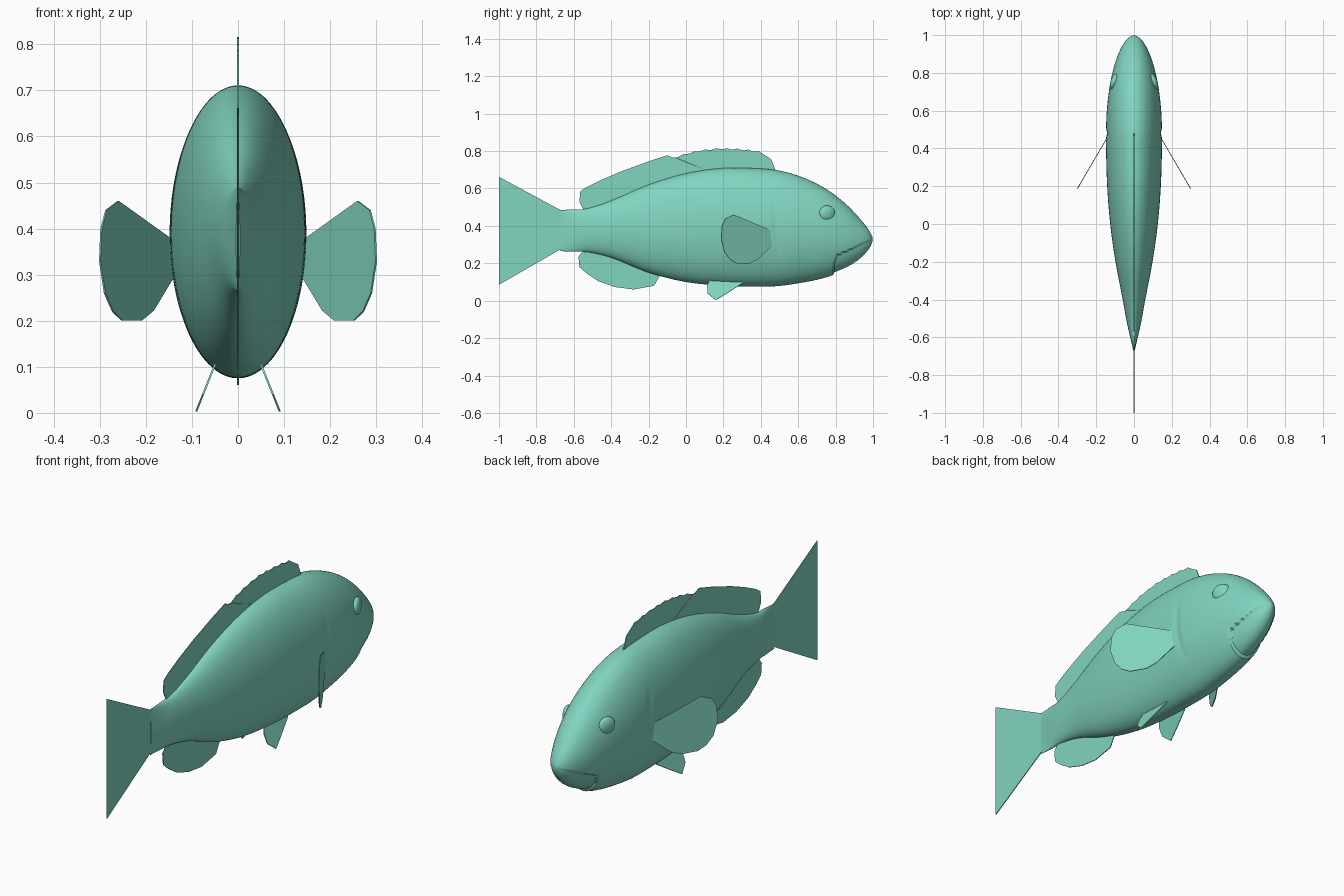
import bpy, bmesh, math
from mathutils import Vector

cube = bpy.data.objects.get("Cube")
if cube:
    bpy.data.objects.remove(cube, do_unlink=True)

# Single sea green colour
sea_green = bpy.data.materials.new("sea_green")
sea_green.use_nodes = True
colour = (0.22, 0.66, 0.53, 1)
sea_green.diffuse_color = colour
sea_green.node_tree.nodes["Principled BSDF"].inputs["Base Color"].default_value = colour


def finish(name, bm, smooth=None):
    bmesh.ops.recalc_face_normals(bm, faces=bm.faces)
    mesh = bpy.data.meshes.new(name)
    bm.to_mesh(mesh)
    bm.free()
    mesh.materials.append(sea_green)
    obj = bpy.data.objects.new(name, mesh)
    bpy.context.collection.objects.link(obj)
    if smooth:
        bpy.ops.object.select_all(action='DESELECT')
        obj.select_set(True)
        bpy.context.view_layer.objects.active = obj
        bpy.ops.object.shade_smooth_by_angle(angle=math.radians(smooth))
    return obj


def mirror(obj):
    obj.modifiers.new("mirror", 'MIRROR').use_axis = (True, False, False)


def spline(points, t):
    """Smooth curve through rows of numbers, keyed on the first column."""
    i = 0
    while i < len(points) - 2 and t > points[i + 1][0]:
        i += 1
    a, b = points[i], points[i + 1]
    p, n = points[max(i - 1, 0)], points[min(i + 2, len(points) - 1)]
    h = b[0] - a[0]
    u = (t - a[0]) / h
    out = []
    for k in range(1, len(a)):
        m0 = (b[k] - p[k]) / (b[0] - p[0]) * h
        m1 = (n[k] - a[k]) / (n[0] - a[0]) * h
        out.append((2*u**3 - 3*u**2 + 1) * a[k] + (u**3 - 2*u**2 + u) * m0
                   + (3*u**2 - 2*u**3) * b[k] + (u**3 - u**2) * m1)
    return out


# Body stations: y, top, bottom, half width
STATIONS = [
    (-.67, .485, .265, .004), (-.6, .488, .262, .02), (-.53, .492, .26, .036),
    (-.4, .535, .23, .06), (-.2, .62, .15, .098), (0, .68, .10, .126),
    (.2, .709, .08, .142), (.4, .706, .075, .148), (.5, .695, .079, .148),
    (.6, .668, .093, .144), (.7, .625, .112, .133), (.78, .577, .135, .119),
    (.86, .512, .17, .098), (.92, .45, .21, .074), (.96, .402, .25, .052),
    (.985, .366, .285, .03), (.998, .338, .318, .008)]


def gill_y(z):
    return .5 - 1.1 * (z - .42) ** 2 if z > .42 else .5 + .9 * (z - .42) ** 2


def body_surface(y, angle):
    top, bottom, width = spline(STATIONS, y)
    mid, half = (top + bottom) / 2, (top - bottom) / 2
    x, z = width * math.cos(angle), mid + half * math.sin(angle)
    # Gill cover crease
    if .18 < z < .56:
        fade = math.sin(math.pi * (z - .18) / .38)
        x *= 1 - .04 * fade * math.exp(-((y - gill_y(z) + .02) / .018) ** 2)
    # Lower jaw sits inside the upper lip
    lip = .235 + (y - .8) * .48
    corner = .79 + .35 * max(0, z - .19)
    if y > corner and z < lip:
        x *= .9
        z = mid + (z - mid) * .94
    return Vector((x, y, z))


# Body loft
bm = bmesh.new()
SIDES = 96
ys = [-.67 + .02 * i for i in range(56)]
ys += [.45 + .007 * i for i in range(78)] + [.994, .998]
rings = [[bm.verts.new(body_surface(y, 2 * math.pi * k / SIDES)) for k in range(SIDES)]
         for y in ys]
for r, s in zip(rings, rings[1:]):
    for k in range(SIDES):
        j = (k + 1) % SIDES
        bm.faces.new((r[k], r[j], s[j], s[k]))
bm.faces.new(rings[0])
bm.faces.new(rings[-1])
finish("body", bm, 45)

# Eyes
bm = bmesh.new()
bmesh.ops.create_uvsphere(bm, u_segments=32, v_segments=16, radius=.042)
for v in bm.verts:
    v.co = Vector((v.co.x * .5 + .104 - v.co.y * .3, v.co.y + .755, v.co.z + .467))
mirror(finish("eyes", bm, 40))


# Fins as thin plates; the outline is in y and z, with x given by a rule
def fin(name, outline, x_rule=lambda y, z: 0, paired=False):
    bm = bmesh.new()
    face = bm.faces.new([bm.verts.new((x_rule(y, z), y, z)) for y, z in outline])
    bmesh.ops.triangulate(bm, faces=[face])
    obj = finish(name, bm)
    solid = obj.modifiers.new("thickness", 'SOLIDIFY')
    solid.thickness, solid.offset = .004, 0
    if paired:
        mirror(obj)


# Dorsal fin with scalloped spines along the front half
rear = [(-.53, .46), (-.555, .50), (-.57, .53), (-.565, .585), (-.53, .608),
        (-.45, .647), (-.35, .69), (-.2, .745), (-.1, .777)]
spines = []
for i in range(41):
    y = -.07 + .46 * i / 40
    crest = .816 - .7 * (y - .2) ** 2 if y < .2 else .816 - .45 * (y - .2) ** 2
    spines.append((y, crest - .007 * abs(math.sin(math.pi * i / 5))))
front = [(.41, .785), (.455, .757), (.478, .70), (.46, .66), (.2, .66), (-.1, .60), (-.35, .50)]
fin("dorsal_fin", rear + spines + front)

fin("tail_fin", [(-.62, .48), (-.67, .484), (-1, .662), (-.978, .62), (-.962, .55),
                 (-.956, .46), (-.955, .30), (-.962, .2), (-.978, .13), (-1, .085),
                 (-.67, .275), (-.62, .29)])

fin("anal_fin", [(-.54, .28), (-.56, .255), (-.575, .235), (-.57, .18), (-.53, .145),
                 (-.47, .105), (-.38, .073), (-.28, .06), (-.17, .08), (-.14, .135),
                 (-.2, .19), (-.42, .28)])

fin("pectoral_fins", [(.47, .37), (.45, .375), (.255, .46), (.21, .44), (.192, .40),
                      (.187, .33), (.205, .26), (.235, .22), (.27, .2), (.34, .2),
                      (.385, .222), (.45, .285), (.47, .30)],
    lambda y, z: .145 + (.452 - y) * .585, True)

fin("pelvic_fins", [(.13, .12), (.113, .08), (.115, .04), (.16, .003), (.22, .04),
                    (.3, .092), (.32, .12)],
    lambda y, z: .092 - z * .4, True)
